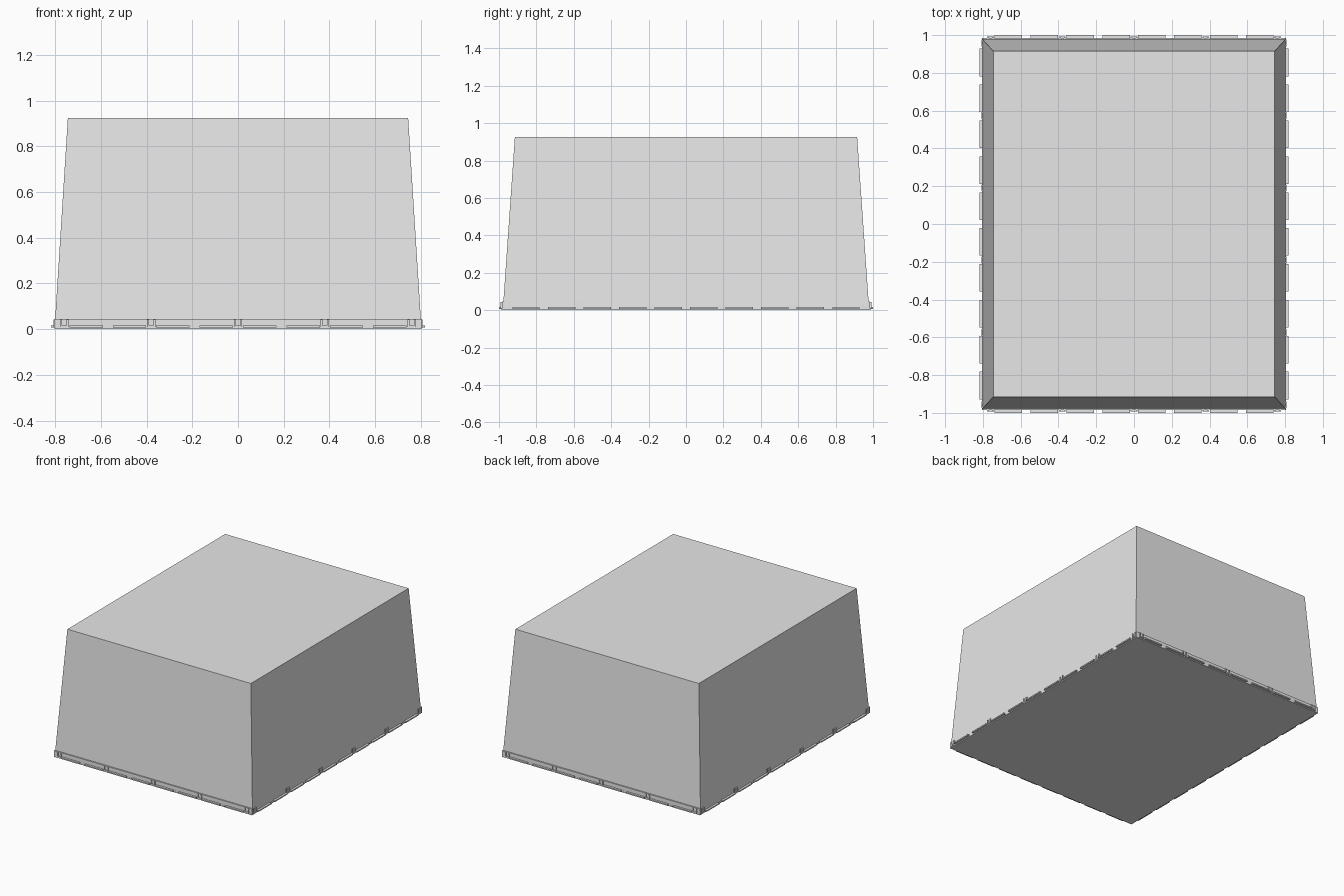
import bpy, bmesh

if "Cube" in bpy.data.objects:
    bpy.data.objects.remove(bpy.data.objects["Cube"])

grey = bpy.data.materials.new("light_grey")
grey.diffuse_color = (0.8, 0.8, 0.8, 1)
grey.use_nodes = True
grey.node_tree.nodes["Principled BSDF"].inputs["Base Color"].default_value = grey.diffuse_color


def finish(name, bm):
    bmesh.ops.recalc_face_normals(bm, faces=bm.faces)
    me = bpy.data.meshes.new(name)
    bm.to_mesh(me)
    bm.free()
    me.materials.append(grey)
    ob = bpy.data.objects.new(name, me)
    bpy.context.collection.objects.link(ob)
    return ob


def add_box(bm, x0, x1, y0, y1, z0, z1):
    vs = bmesh.ops.create_cube(bm, size=1)["verts"]
    for v in vs:
        v.co.x = x1 if v.co.x > 0 else x0
        v.co.y = y1 if v.co.y > 0 else y0
        v.co.z = z1 if v.co.z > 0 else z0
    return vs


# tapered cover
bm = bmesh.new()
for v in add_box(bm, -0.803, 0.803, -0.979, 0.979, 0.006, 0.925):
    if v.co.z > 0.5:
        v.co.x *= 0.745 / 0.803
        v.co.y *= 0.915 / 0.979
finish("tapered_cover", bm)

# base plate
bm = bmesh.new()
add_box(bm, -0.804, 0.804, -0.986, 0.986, 0.0, 0.010)
finish("base_plate", bm)

# low rails along the front and back edges
bm = bmesh.new()
for s in (-1, 1):
    ya, yb = sorted((s * 0.970, s * 0.985))
    add_box(bm, -0.803, 0.803, ya, yb, 0.010, 0.045)
finish("edge_rails", bm)

# flat tabs spaced around the rim
bm = bmesh.new()
for s in (-1, 1):
    xa, xb = sorted((s * 0.79, s * 0.818))
    for i in range(10):
        c = -0.855 + i * 0.19
        add_box(bm, xa, xb, c - 0.073, c + 0.073, 0.007, 0.016)
    ya, yb = sorted((s * 0.97, s * 1.0))
    for i in range(8):
        c = -0.665 + i * 0.19
        add_box(bm, c - 0.073, c + 0.073, ya, yb, 0.007, 0.016)
finish("rim_tabs", bm)

# small U-shaped clips around the rim
bm = bmesh.new()
parts = [(-0.018, -0.010, 0.008, 0.043), (0.010, 0.018, 0.008, 0.043),
         (-0.018, 0.018, 0.008, 0.016)]
for s in (-1, 1):
    ya, yb = sorted((s * 0.975, s * 0.992))
    for i in range(5):
        c = -0.76 + i * 0.38
        for a, b, z0, z1 in parts:
            add_box(bm, c + a, c + b, ya, yb, z0, z1)
    xa, xb = sorted((s * 0.79, s * 0.808))
    for i in range(6):
        c = -0.957 + i * 0.383
        for a, b, z0, z1 in parts:
            add_box(bm, xa, xb, c + a, c + b, z0, z1)
finish("rim_clips", bm)
